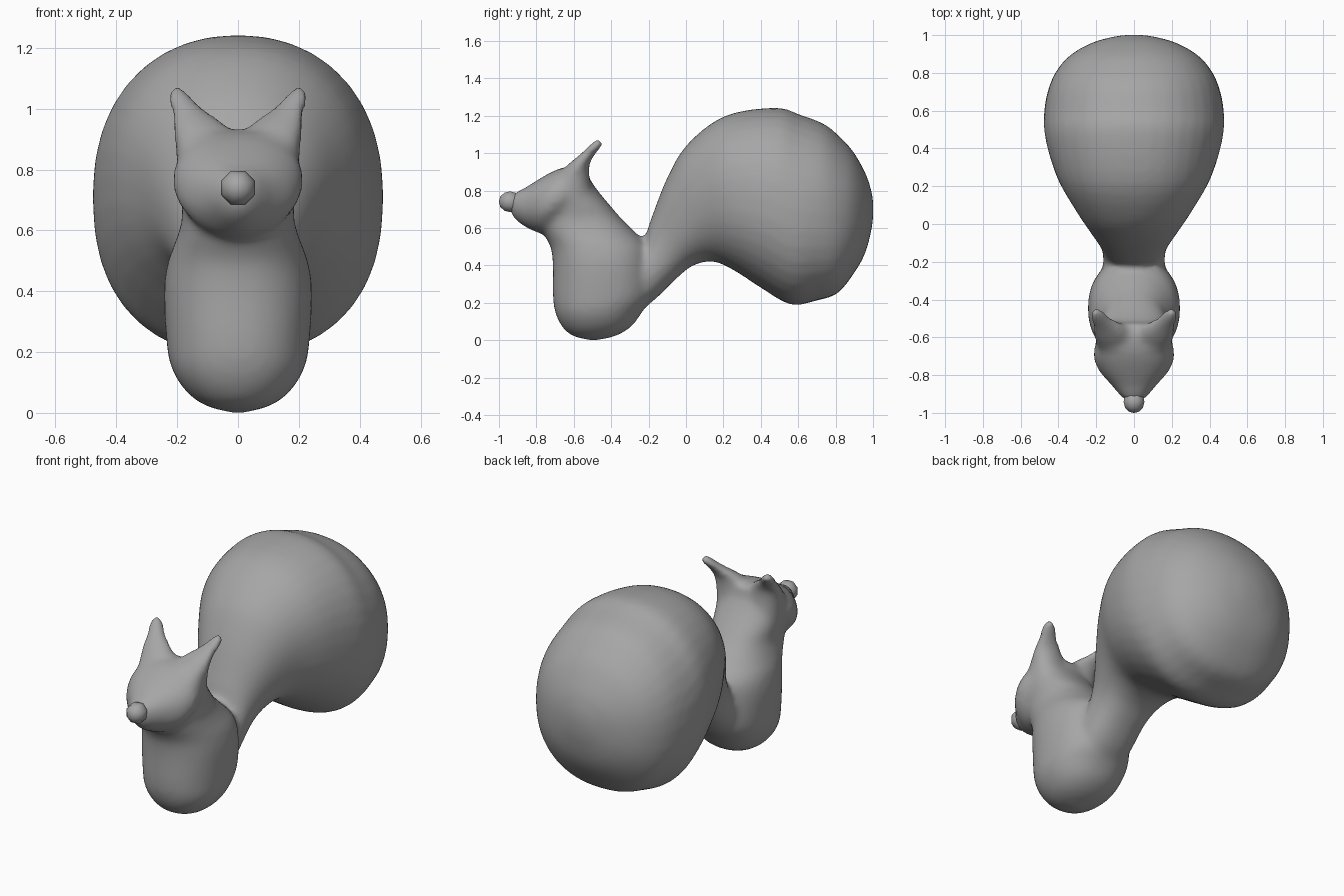
import bpy, bmesh, math
from mathutils import Vector

if "Cube" in bpy.data.objects:
    bpy.data.objects.remove(bpy.data.objects["Cube"])

grey = bpy.data.materials.new("soft grey")
grey.diffuse_color = (0.38, 0.38, 0.38, 1)
grey.use_nodes = True
grey.node_tree.nodes["Principled BSDF"].inputs["Base Color"].default_value = grey.diffuse_color


def spline(rows, steps):
    """Catmull-Rom interpolation through rows of numbers."""
    out = []
    for i in range(len(rows) - 1):
        a, b = rows[max(i - 1, 0)], rows[i]
        c, d = rows[i + 1], rows[min(i + 2, len(rows) - 1)]
        for s in range(steps):
            t = s / steps
            out.append([0.5 * (2 * q + (r - p) * t + (2 * p - 5 * q + 4 * r - u) * t * t
                               + (3 * q - p - 3 * r + u) * t ** 3)
                        for p, q, r, u in zip(a, b, c, d)])
    return out + [rows[-1]]


def loft(bm, rows, top=2.0, bottom=2.0, side=1, seg=36, steps=4):
    """Rings spanning (y0, z0) to (y1, z1), half width w, centred on x.
    top and bottom set how boxy each half of the ring is."""
    rings = []
    for y0, z0, y1, z1, w, x in spline(rows, steps):
        a, b = Vector((0, y0, z0)), Vector((0, y1, z1))
        mid, half = (a + b) / 2, (a - b) / 2
        ring = []
        for k in range(seg):
            t = math.tau * k / seg
            c, s = math.cos(t), math.sin(t)
            e = 2 / (top if c > 0 else bottom)
            u = math.copysign(abs(c) ** e, c)
            v = math.copysign(abs(s) ** e, s)
            p = mid + half * u
            ring.append(bm.verts.new((side * (x + max(w, 0.004) * v), p.y, p.z)))
        rings.append(ring)
    faces = [bm.faces.new(rings[0]), bm.faces.new(rings[-1][::-1])]
    for r, q in zip(rings, rings[1:]):
        for k in range(seg):
            j = (k + 1) % seg
            faces.append(bm.faces.new((r[k], q[k], q[j], r[j])))
    bmesh.ops.recalc_face_normals(bm, faces=faces)


bm = bmesh.new()

# Upright torso and neck: height, front y, back y, half width
torso = [(0.0, -.52, -.47, .02), (.025, -.61, -.37, .11), (.075, -.665, -.29, .175),
         (.15, -.70, -.235, .22), (.24, -.712, -.18, .236), (.4, -.712, -.18, .244),
         (.5, -.725, -.2, .23), (.58, -.77, -.275, .20), (.65, -.80, -.345, .183),
         (.72, -.80, -.405, .192), (.8, -.77, -.472, .198), (.87, -.73, -.518, .195),
         (.92, -.67, -.525, .17)]
loft(bm, [(f, z, b, z, w, 0) for z, f, b, w in torso], 2.2, 2.2)

# Head tapering to the muzzle: top point, bottom point, half width
loft(bm, [(-.54, .925, -.54, .72, .16, 0), (-.62, .93, -.62, .64, .20, 0),
          (-.70, .908, -.70, .60, .215, 0), (-.78, .865, -.77, .57, .187, 0),
          (-.86, .815, -.85, .60, .118, 0), (-.92, .785, -.92, .65, .062, 0),
          (-.945, .75, -.945, .71, .02, 0)], 2.3, 1.85)

# Broad-based pointed ears, mirrored
for side in (1, -1):
    loft(bm, [(-.73, .78, -.50, .78, .10, .10), (-.69, .87, -.515, .87, .098, .108),
              (-.63, .94, -.515, .94, .09, .124), (-.56, 1.0, -.48, 1.0, .056, .168),
              (-.522, 1.04, -.445, 1.04, .038, .192),
              (-.49, 1.072, -.45, 1.072, .018, .203)], 2.1, 2.1, side)

# Huge rounded tail growing out of the back
loft(bm, [(-.33, .50, -.33, .15, .17, 0), (-.235, .52, -.20, .19, .163, 0),
          (-.19, .64, -.05, .33, .175, 0), (-.10, .87, .04, .40, .235, 0),
          (.01, 1.05, .15, .42, .31, 0), (.21, 1.20, .27, .365, .405, 0),
          (.48, 1.243, .40, .28, .467, 0), (.61, 1.205, .56, .19, .477, 0),
          (.74, 1.155, .70, .212, .452, 0), (.83, 1.08, .81, .25, .405, 0),
          (.90, 1.0, .90, .36, .33, 0), (.965, .88, .96, .47, .215, 0),
          (.995, .78, .995, .61, .09, 0), (1.002, .72, 1.002, .70, .02, 0)], 2.15, 2.3)

mesh = bpy.data.meshes.new("body_and_tail")
bm.to_mesh(mesh)
bm.free()
mesh.materials.append(grey)
body = bpy.data.objects.new("body_and_tail", mesh)
bpy.context.collection.objects.link(body)

# Fuse the lofts into one soft skin
remesh = body.modifiers.new("fuse", 'REMESH')
remesh.mode = 'VOXEL'
remesh.voxel_size = 0.016
remesh.use_smooth_shade = True
soften = body.modifiers.new("soften", 'SMOOTH')
soften.factor = 0.5
soften.iterations = 14

# Small faceted ball nose
bpy.ops.mesh.primitive_uv_sphere_add(segments=8, ring_count=6, radius=0.06,
                                     location=(0, -.941, .74))
nose = bpy.context.object
nose.name = "nose"
nose.rotation_euler = (math.pi / 2, math.pi / 8, 0)
nose.data.materials.append(grey)
bpy.ops.object.shade_smooth()
